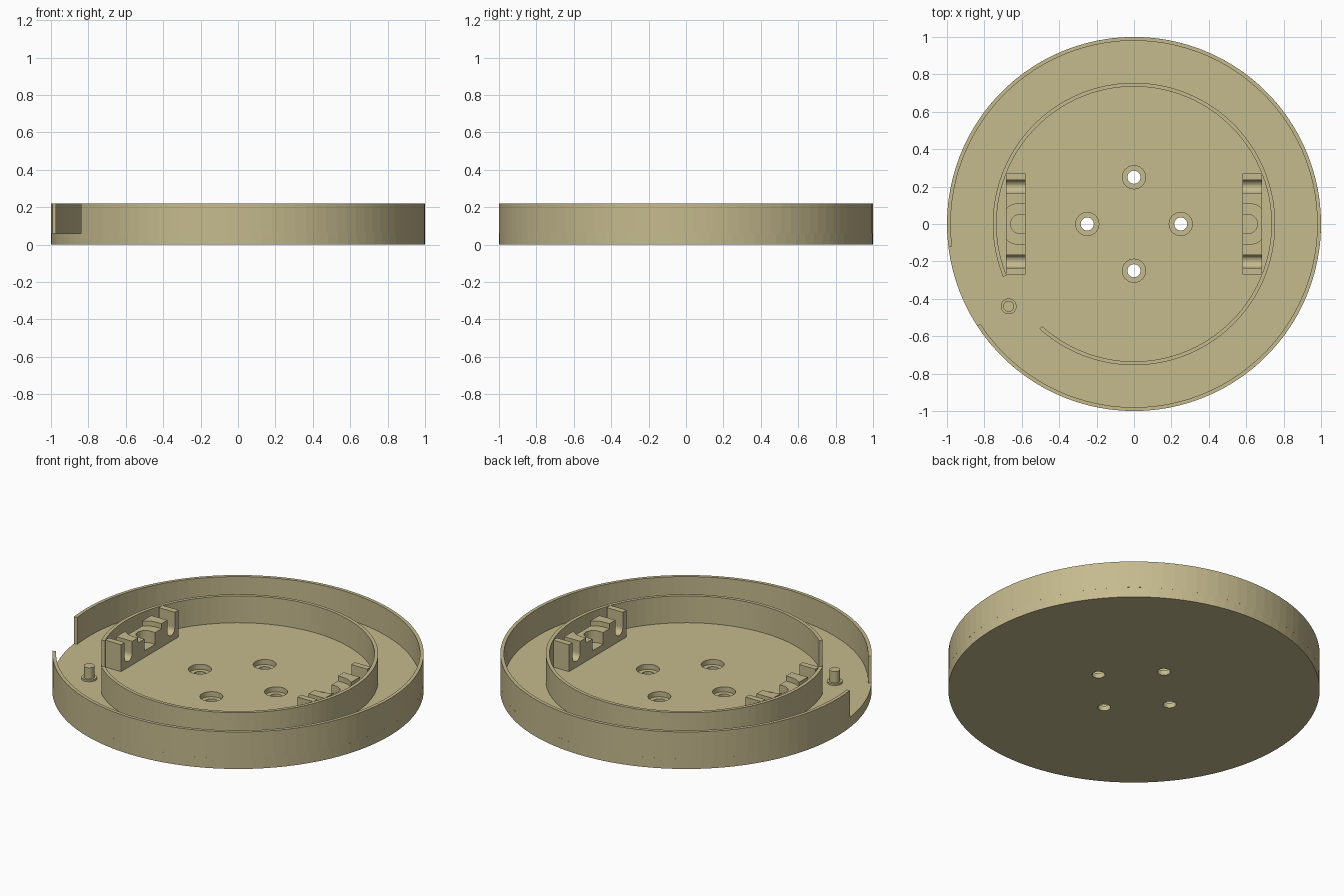
import bpy, bmesh, math
from math import cos, sin, radians, pi

if "Cube" in bpy.data.objects:
    bpy.data.objects.remove(bpy.data.objects["Cube"])

tan = bpy.data.materials.new("tan plastic")
tan.diffuse_color = (0.56, 0.49, 0.27, 1)
tan.use_nodes = True
tan.node_tree.nodes["Principled BSDF"].inputs["Base Color"].default_value = tan.diffuse_color

FLOOR, TOP = 0.06, 0.22


def make(name, bm):
    bmesh.ops.recalc_face_normals(bm, faces=bm.faces)
    me = bpy.data.meshes.new(name)
    bm.to_mesh(me)
    bm.free()
    me.materials.append(tan)
    ob = bpy.data.objects.new(name, me)
    bpy.context.collection.objects.link(ob)
    return ob


def prism(name, outline, offset):
    """Extrude a closed 3D outline along an offset vector."""
    bm = bmesh.new()
    face = bm.faces.new([bm.verts.new(p) for p in outline])
    ext = bmesh.ops.extrude_face_region(bm, geom=[face])["geom"]
    bmesh.ops.translate(bm, vec=offset, verts=[v for v in ext if isinstance(v, bmesh.types.BMVert)])
    return make(name, bm)


def arc(r, a0, a1, n, cx=0, cy=0):
    return [(cx + r * cos(radians(a0 + (a1 - a0) * i / n)),
             cy + r * sin(radians(a0 + (a1 - a0) * i / n))) for i in range(n + 1)]


def disc(name, r, z0, z1, cx=0, cy=0, n=32):
    return prism(name, [(x, y, z0) for x, y in arc(r, 0, 360, n, cx, cy)[:-1]], (0, 0, z1 - z0))


def curved_wall(name, r_in, r_out, z0, z1, a0, a1, n):
    """Upright wall following an arc, with closed ends."""
    bm = bmesh.new()
    rows = []
    for (xi, yi), (xo, yo) in zip(arc(r_in, a0, a1, n), arc(r_out, a0, a1, n)):
        rows.append([bm.verts.new(p) for p in
                     ((xi, yi, z0), (xo, yo, z0), (xo, yo, z1), (xi, yi, z1))])
    for a, b in zip(rows, rows[1:]):
        for k in range(4):
            m = (k + 1) % 4
            bm.faces.new((a[k], a[m], b[m], b[k]))
    bm.faces.new(rows[0])
    bm.faces.new(rows[-1])
    return make(name, bm)


def cut(ob, cutters):
    for c in cutters:
        mod = ob.modifiers.new("cut", "BOOLEAN")
        mod.operation, mod.solver, mod.object = "DIFFERENCE", "EXACT", c
        bpy.context.view_layer.objects.active = ob
        bpy.ops.object.modifier_apply(modifier=mod.name)
    for c in cutters:
        bpy.data.objects.remove(c)


# base plate with four counterbored screw holes
base = disc("base_plate", 1.0, 0, FLOOR, n=100)
holes = []
for k in range(4):
    x, y = 0.25 * cos(k * pi / 2), 0.25 * sin(k * pi / 2)
    holes.append(disc("hole_cutter", 0.035, -0.05, 0.1, x, y, 24))
    holes.append(disc("bore_cutter", 0.062, 0.03, 0.1, x, y, 32))
cut(base, holes)

# outer rim with cable notch, and inner ring with gap
curved_wall("outer_rim", 0.98, 1.0, FLOOR, TOP, 213 - 360, 187, 94)
curved_wall("inner_ring", 0.735, 0.755, FLOOR - 0.005, TOP, 228 - 360, 202, 92)


def bracket(name, side):
    """Support block with two round-bottomed slots and a stepped centre recess."""
    slot = [(0.20 + dy, z) for dy, z in arc(0.035, 0, -180, 12, 0, 0.13)]
    half = [(0.27, FLOOR - 0.005), (0.27, TOP), (0.235, TOP)] + slot + [(0.165, 0.2)]
    profile = half + [(-y, z) for y, z in reversed(half)]
    ob = prism(name, [(side * 0.58, y, z) for y, z in profile], (side * 0.105, 0, 0))
    cutters = []
    for r, z0 in ((0.11, 0.17), (0.05, 0.10)):
        shape = [(0.5, r)] + arc(r, 90, -90, 20, 0.61, 0) + [(0.5, -r)]
        cutters.append(prism("recess_cutter", [(side * x, y, z0) for x, y in shape], (0, 0, 0.3)))
    cut(ob, cutters)


bracket("left_bracket", -1)
bracket("right_bracket", 1)

# small locating pin on a low collar
disc("pin_collar", 0.042, FLOOR - 0.005, FLOOR + 0.01, -0.67, -0.44)
disc("locating_pin", 0.029, FLOOR, 0.137, -0.67, -0.44)
